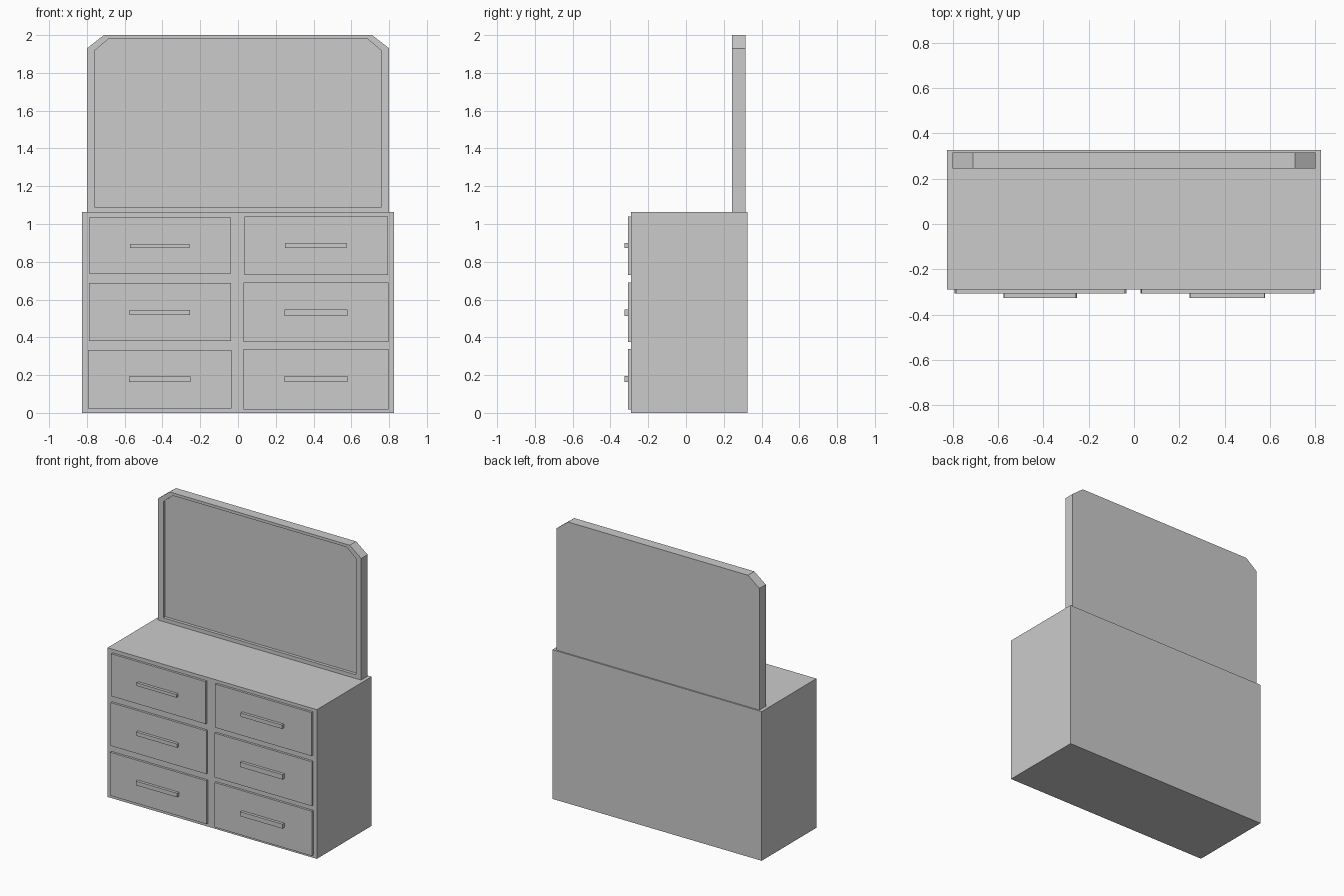
import bpy, bmesh

if "Cube" in bpy.data.objects:
    bpy.data.objects.remove(bpy.data.objects["Cube"])


def new_object(name, bm):
    bmesh.ops.recalc_face_normals(bm, faces=bm.faces)
    mesh = bpy.data.meshes.new(name)
    bm.to_mesh(mesh)
    bm.free()
    obj = bpy.data.objects.new(name, mesh)
    bpy.context.collection.objects.link(obj)
    return obj


def box(name, x, y, z):
    """Axis-aligned box from (min, max) ranges."""
    bm = bmesh.new()
    bmesh.ops.create_cube(bm, size=1)
    for v in bm.verts:
        v.co = [r[0] + (c + 0.5) * (r[1] - r[0]) for c, r in zip(v.co, (x, y, z))]
    return new_object(name, bm)


def loop(bm, half, low, top, cut_x, cut_z, y):
    """Rectangle in the xz plane with its two upper corners cut off."""
    right = [(half, low), (half, top - cut_z), (half - cut_x, top)]
    pts = right + [(-x, z) for x, z in reversed(right)]
    return [bm.verts.new((x, y, z)) for x, z in pts]


def bridge(bm, a, b):
    for i in range(len(a)):
        j = (i + 1) % len(a)
        bm.faces.new((a[i], a[j], b[j], b[i]))


# Cabinet body
BODY_FRONT = -0.29
box("cabinet_body", (-0.825, 0.825), (BODY_FRONT, 0.326), (0, 1.063))

# Drawers and pulls: x range, z range, pull x range, pull z range
drawers = {
    "top_left": ((-0.786, -0.04), (0.735, 1.037), (-0.571, -0.258), (0.873, 0.895)),
    "top_right": ((0.034, 0.793), (0.73, 1.04), (0.249, 0.575), (0.873, 0.9)),
    "middle_left": ((-0.789, -0.036), (0.38, 0.688), (-0.575, -0.253), (0.517, 0.544)),
    "middle_right": ((0.03, 0.796), (0.374, 0.69), (0.246, 0.579), (0.513, 0.548)),
    "bottom_left": ((-0.793, -0.034), (0.024, 0.333), (-0.577, -0.252), (0.164, 0.193)),
    "bottom_right": ((0.029, 0.797), (0.019, 0.338), (0.246, 0.579), (0.163, 0.195)),
}
for place, (x, z, pull_x, pull_z) in drawers.items():
    box("drawer_" + place, x, (-0.306, BODY_FRONT), z)
    box("drawer_pull_" + place, pull_x, (-0.326, -0.306), pull_z)

# Mirror: cut-corner slab with the glass set back inside a thin frame
bm = bmesh.new()
back = loop(bm, 0.80, 1.063, 2.0, 0.09, 0.07, 0.316)
front = loop(bm, 0.80, 1.063, 2.0, 0.09, 0.07, 0.244)
rim = loop(bm, 0.76, 1.09, 1.98, 0.075, 0.063, 0.244)
glass = loop(bm, 0.76, 1.09, 1.98, 0.075, 0.063, 0.266)
for a, b in ((back, front), (front, rim), (rim, glass)):
    bridge(bm, a, b)
bm.faces.new(back)
bm.faces.new(glass)
new_object("mirror", bm)
